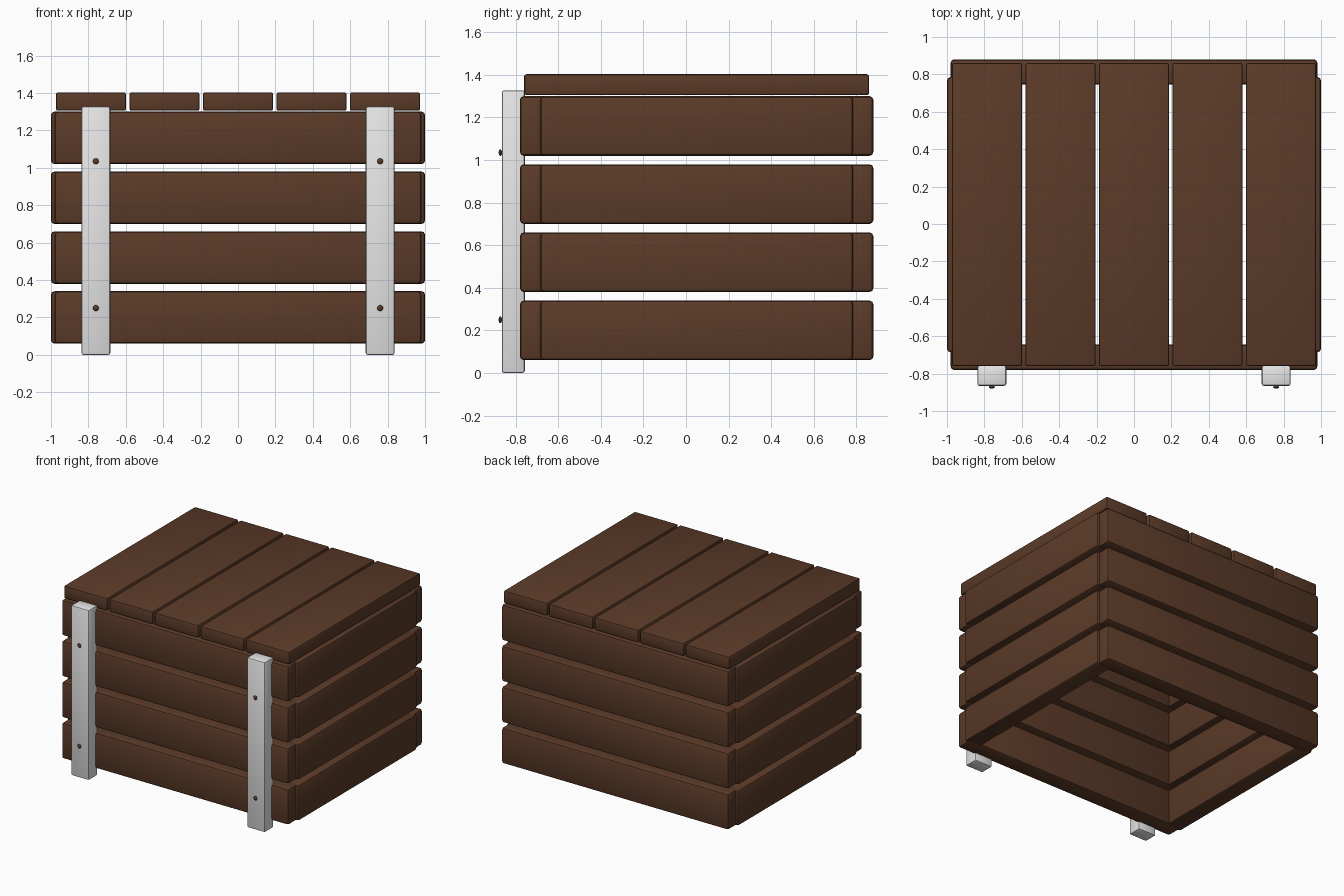
import bpy, math

if "Cube" in bpy.data.objects:
    bpy.data.objects.remove(bpy.data.objects["Cube"])


def material(name, rgb):
    m = bpy.data.materials.new(name)
    m.diffuse_color = (*rgb, 1)
    m.use_nodes = True
    m.node_tree.nodes["Principled BSDF"].inputs["Base Color"].default_value = m.diffuse_color
    return m


wood = material("dark brown wood", (0.105, 0.043, 0.021))
metal = material("light grey post", (0.8, 0.8, 0.8))


def finish(ob, name, mat):
    ob.name = name
    ob.data.materials.append(mat)
    bpy.ops.object.shade_smooth_by_angle(angle=math.radians(35))


def box(name, x, y, z, mat, bevel):
    """Rounded box from (min, max) ranges."""
    bpy.ops.mesh.primitive_cube_add(size=1)
    ob = bpy.context.object
    r = (x, y, z)
    for v in ob.data.vertices:
        v.co = [(a + b) / 2 + c * (b - a) for (a, b), c in zip(r, v.co)]
    mod = ob.modifiers.new("Bevel", "BEVEL")
    mod.width, mod.segments = bevel, 2
    bpy.ops.object.modifier_apply(modifier=mod.name)
    finish(ob, name, mat)


# four courses of wall planks
for i in range(4):
    z = (0.06 + 0.32 * i, 0.34 + 0.32 * i)
    box(f"front_plank_{i}", (-0.98, 0.98), (-0.78, -0.645), z, wood, 0.018)
    box(f"back_plank_{i}", (-0.98, 0.98), (0.745, 0.88), z, wood, 0.018)
    for side, s in (("left", -1), ("right", 1)):
        x = sorted((s * 0.865, s * 1.0))
        box(f"{side}_plank_{i}", x, (-0.685, 0.785), z, wood, 0.018)

# lid boards
for i in range(5):
    c = (i - 2) * 0.393
    box(f"lid_board_{i}", (c - 0.187, c + 0.187), (-0.76, 0.86), (1.305, 1.403), wood, 0.01)

# front posts with two bolt heads each
for side, s in (("left", -1), ("right", 1)):
    c = s * 0.76
    box(f"{side}_post", (c - 0.077, c + 0.077), (-0.865, -0.757), (0, 1.327), metal, 0.01)
    for j, z in enumerate((0.25, 1.035)):
        bpy.ops.mesh.primitive_uv_sphere_add(segments=16, ring_count=8, radius=1)
        ob = bpy.context.object
        for v in ob.data.vertices:
            v.co = (c + v.co.x * 0.016, -0.872 + v.co.y * 0.008, z + v.co.z * 0.016)
        finish(ob, f"{side}_bolt_{j}", wood)
